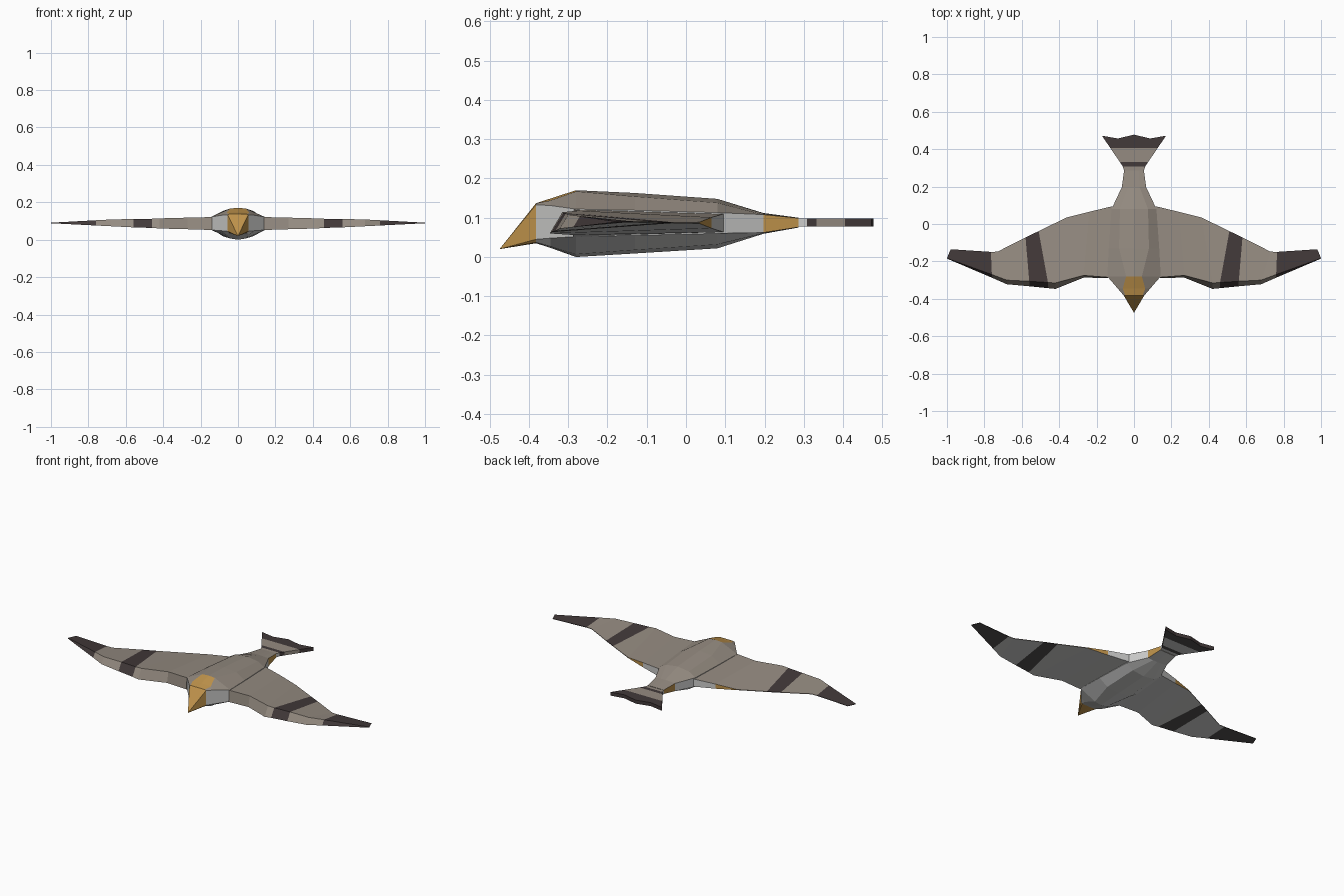
import bpy, bmesh

if "Cube" in bpy.data.objects:
    bpy.data.objects.remove(bpy.data.objects["Cube"])


def material(name, rgb):
    m = bpy.data.materials.new(name)
    m.diffuse_color = (*rgb, 1)
    m.use_nodes = True
    m.node_tree.nodes["Principled BSDF"].inputs["Base Color"].default_value = m.diffuse_color
    return m


MATS = [material("taupe_feathers", (0.30, 0.26, 0.22)),
        material("pale_underside", (0.60, 0.60, 0.59)),
        material("dark_bands", (0.054, 0.041, 0.041)),
        material("charcoal_under_bands", (0.08, 0.076, 0.074)),
        material("golden_beak", (0.52, 0.29, 0.07))]
TAUPE, PALE, DARK, CHARCOAL, GOLD = range(5)


def loft(name, rings, rule, caps=(True, True), cap_mats=(0, 0)):
    """Skin closed rings; rule(segment, side) picks each face's material."""
    bm = bmesh.new()
    vs = [[bm.verts.new(p) for p in r] for r in rings]
    n = len(rings[0])
    for i in range(len(rings) - 1):
        for j in range(n):
            k = (j + 1) % n
            f = bm.faces.new((vs[i][j], vs[i][k], vs[i + 1][k], vs[i + 1][j]))
            f.material_index = rule(i, j)
    for end, on, m in zip((0, -1), caps, cap_mats):
        if on:                            # cap as a strip of quads
            v = vs[end]
            for j in range(n // 2 - 1):
                f = bm.faces.new((v[j], v[j + 1], v[n - 2 - j], v[n - 1 - j]))
                f.material_index = m
    bmesh.ops.remove_doubles(bm, verts=bm.verts, dist=0.0003)
    bmesh.ops.recalc_face_normals(bm, faces=bm.faces)
    me = bpy.data.meshes.new(name)
    bm.to_mesh(me)
    bm.free()
    for m in MATS:
        me.materials.append(m)
    ob = bpy.data.objects.new(name, me)
    bpy.context.collection.objects.link(ob)
    return ob


# Body: ten-sided sections
def body_ring(y, w, wi, top, inner, s_top, s_bot, b_in, bot):
    half = [(wi, inner), (w, s_top), (w, s_bot), (wi, b_in)]
    pts = [(0, top)] + half + [(0, bot)] + [(-x, z) for x, z in reversed(half)]
    return [(x, y, z) for x, z in pts]


head = body_ring(-0.382, 0.055, 0.047, 0.137, 0.137, 0.133, 0.045, 0.037, 0.035)
body = [head,
        body_ring(-0.345, 0.087, 0.06, 0.149, 0.144, 0.131, 0.048, 0.027, 0.023),
        body_ring(-0.28, 0.143, 0.042, 0.170, 0.167, 0.122, 0.052, 0.007, 0.0),
        body_ring(-0.13, 0.135, 0.08, 0.163, 0.154, 0.119, 0.055, 0.018, 0.009),
        body_ring(0.08, 0.12, 0.075, 0.148, 0.138, 0.113, 0.06, 0.032, 0.022),
        body_ring(0.197, 0.065, 0.03, 0.112, 0.111, 0.108, 0.062, 0.06, 0.059),
        body_ring(0.287, 0.053, 0.025, 0.1, 0.1, 0.099, 0.076, 0.075, 0.075)]


def body_rule(i, j):
    if j in (2, 7):                       # vertical sides
        return GOLD if i == 5 else PALE
    if i < 2 and j in (0, 9):             # cap of the head
        return GOLD
    return PALE if 3 <= j <= 6 else TAUPE


loft("body", body, body_rule, caps=(False, True))

# Beak: head section drawn to a point
tip = [(x * 0.001, -0.475, 0.02) for x, y, z in head]
loft("beak", [head, tip], lambda i, j: GOLD, caps=(False, False))

# Wings: lead x, lead y, trail x, trail y, bottom z, top z,
# set-back of the top edge, thickness of the trailing edge
STATIONS = [(0.14, -0.288, 0.115, 0.095, 0.052, 0.121, 0.003, 0.046),
            (0.27, -0.287, 0.24, 0.065, 0.056, 0.118, 0.012, 0.028),
            (0.42, -0.347, 0.36, 0.035, 0.060, 0.114, 0.032, 0.004),
            (0.46, -0.343, 0.51, -0.038, 0.063, 0.112, 0.03, 0.003),
            (0.56, -0.333, 0.58, -0.072, 0.066, 0.111, 0.027, 0.003),
            (0.68, -0.322, 0.73, -0.148, 0.072, 0.108, 0.022, 0.003),
            (0.76, -0.287, 0.765, -0.149, 0.076, 0.104, 0.017, 0.003),
            (1.0, -0.185, 0.98, -0.135, 0.088, 0.091, 0.002, 0.002)]


def wing_rule(i, j):
    if i in (3, 6):
        return CHARCOAL if j == 3 else DARK
    if j == 1 or j == 0:
        return TAUPE
    if j == 2 and i < 2:                  # inner trailing edge
        return (PALE, GOLD)[i]
    return PALE if j == 3 else TAUPE


for side, label in ((1, "right_wing"), (-1, "left_wing")):
    rings = [[(side * lx, ly, zb), (side * lx, ly + sb, zt),
              (side * tx, ty, (zb + zt + t) / 2),
              (side * tx, ty, (zb + zt - t) / 2)]
             for lx, ly, tx, ty, zb, zt, sb, t in STATIONS]
    loft(label, rings, wing_rule, cap_mats=(TAUPE, DARK))

# Tail: flat flaring fan with a notched end and dark bands
cols = (-1, -0.5, 0, 0.5, 1)
notch = {0: 0.478, 0.5: 0.457, 1: 0.472}
tail = []
for y in (0.286, 0.308, 0.332, 0.405, None):
    row = []
    for c in cols:
        yy = y if y else notch[abs(c)]
        w = 0.053 + max(0, (y or 0.472) - 0.298) * 0.68
        row.append((c * w, yy))
    tail.append([(x, yy, 0.098) for x, yy in row] +
                [(x, yy, 0.077) for x, yy in reversed(row)])


def tail_rule(i, j):
    under = 5 <= j <= 8
    if i in (1, 3):
        return CHARCOAL if under else DARK
    if i == 0 and j in (4, 9):
        return PALE
    return PALE if under else TAUPE


loft("tail", tail, tail_rule, cap_mats=(TAUPE, DARK))
